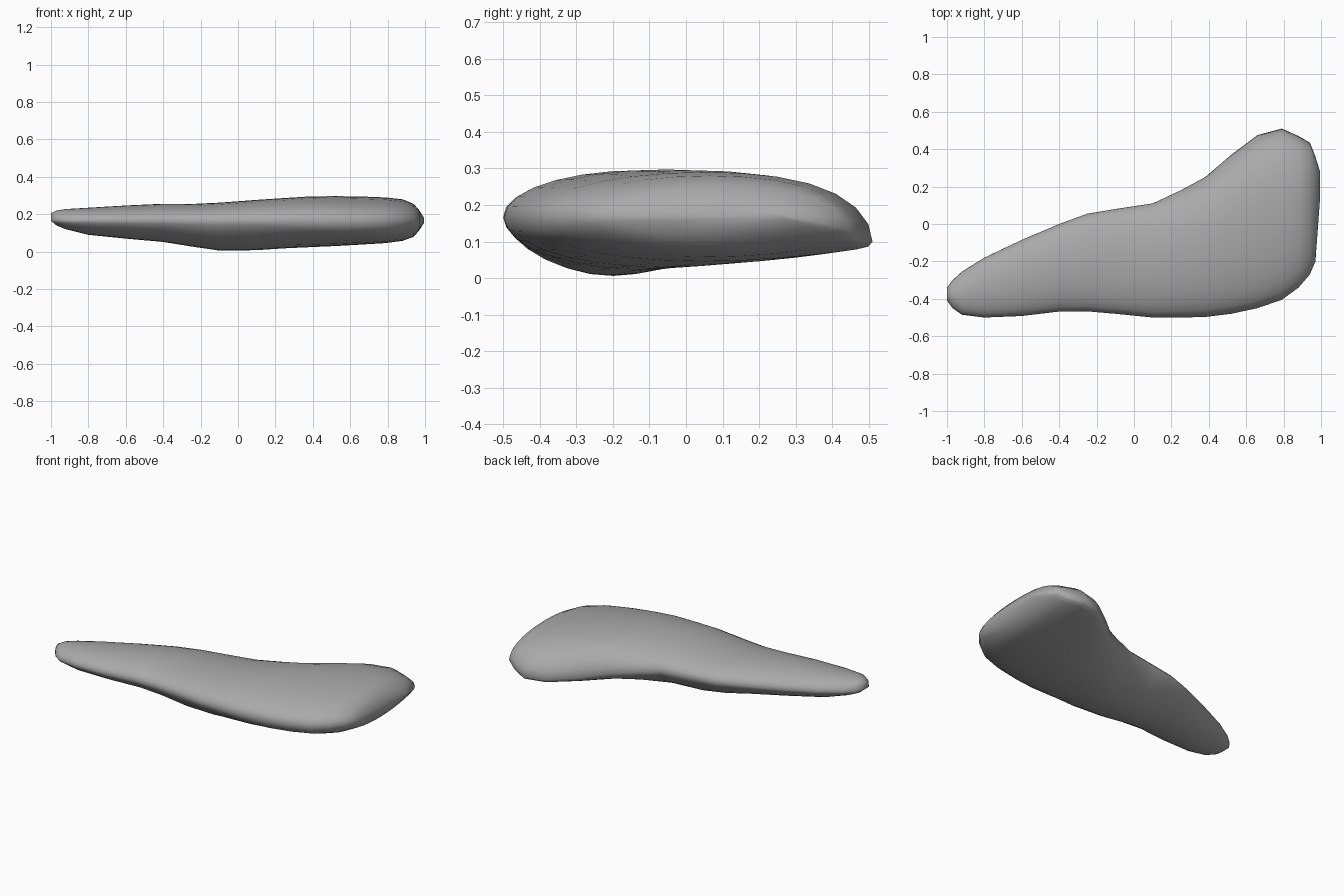
import bpy
import bmesh
from math import sin, cos, pi

default_cube = bpy.data.objects.get("Cube")
if default_cube:
    bpy.data.objects.remove(default_cube, do_unlink=True)

SEGMENTS = 28

# Cross-sections from the narrow tip to the broad lobe:
# x, front edge y, back edge y, underside z, upper z
SECTIONS = [
    (-1.0, -.41, -.34, .165, .205),
    (-.97, -.45, -.30, .14, .22),
    (-.92, -.485, -.255, .12, .228),
    (-.8, -.50, -.18, .09, .235),
    (-.6, -.492, -.085, .07, .247),
    (-.4, -.468, 0, .052, .256),
    (-.25, -.467, .055, .028, .255),
    (-.1, -.48, .08, .006, .262),
    (.1, -.50, .11, .008, .277),
    (.25, -.50, .18, .018, .287),
    (.38, -.497, .25, .024, .295),
    (.52, -.48, .37, .03, .297),
    (.66, -.45, .475, .038, .295),
    (.79, -.405, .51, .046, .29),
    (.88, -.34, .47, .058, .28),
    (.94, -.27, .435, .08, .255),
    (.97, -.2, .36, .115, .22),
    (.995, .14, .28, .155, .18),
]


def make_material(name, colour):
    mat = bpy.data.materials.new(name)
    mat.use_nodes = True
    mat.diffuse_color = colour
    shader = next(n for n in mat.node_tree.nodes if n.type == "BSDF_PRINCIPLED")
    shader.inputs["Base Color"].default_value = colour
    return mat


def section_ring(bm, x, front, back, low, high):
    """Rounded section whose side rim drops towards the back of the lobe."""
    middle, half = (front + back) / 2, (back - front) / 2
    lobe = min(max((x - .1) / .5, 0), 1) * min(max((1 - x) / .15, 0), 1)
    ring = []
    for i in range(SEGMENTS):
        angle = 2 * pi * i / SEGMENTS
        across, rise = cos(angle), sin(angle)
        rim = .165 - .065 * lobe * max(across, 0) ** 2
        # The underside is keel-like in the body and flatter under the lobe
        power = .95 if rise > 0 else 1.3 - .5 * lobe
        reach = high - rim if rise > 0 else rim - low
        z = rim + (1 if rise > 0 else -1) * reach * abs(rise) ** power
        ring.append(bm.verts.new((x, middle + half * across, z)))
    return ring


def loft(name, sections, mat):
    """Join the section rings into one closed body."""
    bm = bmesh.new()
    rings = [section_ring(bm, *s) for s in sections]
    for a, b in zip(rings, rings[1:]):
        for i in range(SEGMENTS):
            j = (i + 1) % SEGMENTS
            bm.faces.new((a[i], a[j], b[j], b[i]))
    bm.faces.new(rings[0])
    bm.faces.new(rings[-1])
    bmesh.ops.recalc_face_normals(bm, faces=bm.faces)
    mesh = bpy.data.meshes.new(name)
    bm.to_mesh(mesh)
    bm.free()
    mesh.materials.append(mat)
    mesh.shade_smooth()
    obj = bpy.data.objects.new(name, mesh)
    bpy.context.collection.objects.link(obj)
    return obj


# Single tapering body with a broad back lobe
grey = make_material("neutral grey", (.4, .4, .4, 1))
loft("lobed_body", SECTIONS, grey)
